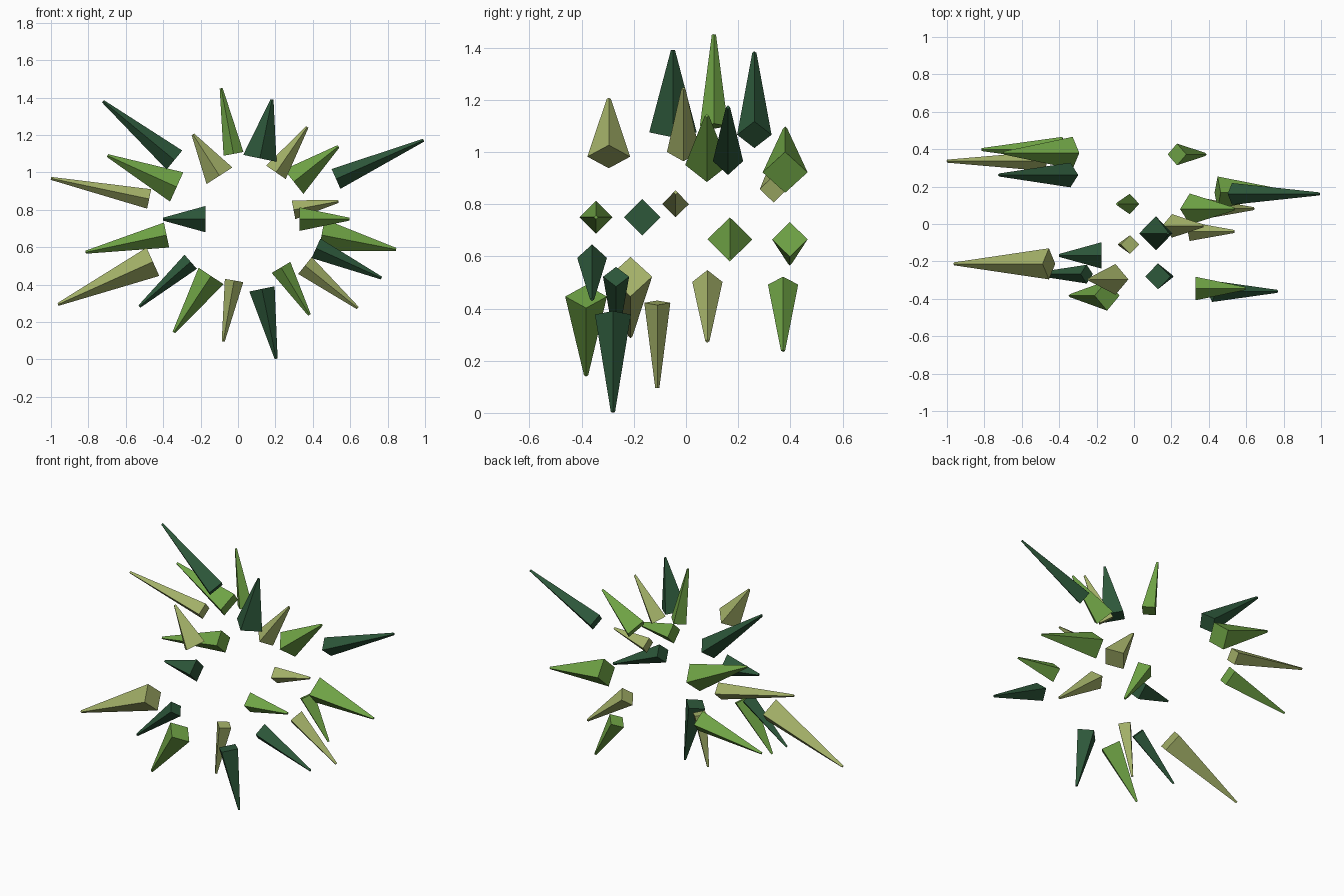
import bpy, bmesh
from mathutils import Vector

def material(name, rgb):
    m = bpy.data.materials.new(name)
    m.diffuse_color = (*rgb, 1)
    return m

MATS = {
    "d": material("dark_green", (0.026, 0.095, 0.042)),
    "g": material("leaf_green", (0.16, 0.37, 0.06)),
    "o": material("olive", (0.37, 0.44, 0.14)),
}
TIP_R = 0.008

def spike(name, y, r, bx, bz, tx, tz, mat):
    """Four-sided tapered spike lying in a plane of constant y, corners toward +-y."""
    base, tip = Vector((bx, y, bz)), Vector((tx, y, tz))
    side = Vector((0, 1, 0))
    up = (tip - base).normalized().cross(side)
    bm = bmesh.new()
    rings = [[bm.verts.new(c + d * rad) for d in (side, up, -side, -up)]
             for c, rad in ((base, r), (tip, TIP_R))]
    for i in range(4):
        j = (i + 1) % 4
        bm.faces.new((rings[0][i], rings[0][j], rings[1][j], rings[1][i]))
    bm.faces.new(rings[0])
    bm.faces.new(rings[1])
    bmesh.ops.recalc_face_normals(bm, faces=bm.faces)
    me = bpy.data.meshes.new(name)
    bm.to_mesh(me)
    bm.free()
    me.materials.append(MATS[mat])
    bpy.context.collection.objects.link(bpy.data.objects.new(name, me))

# Burst of spikes: y, base radius, base x/z, tip x/z, colour
SPIKES = [
    (0.262, 0.066, -0.340, 1.066, -0.722, 1.380, "d"),
    (0.380, 0.086, -0.328, 0.922, -0.698, 1.090, "g"),
    (0.336, 0.053, -0.475, 0.858, -1.000, 0.968, "o"),
    (-0.168, 0.070, -0.175, 0.750, -0.400, 0.750, "d"),
    (0.398, 0.068, -0.382, 0.665, -0.815, 0.573, "g"),
    (-0.213, 0.083, -0.455, 0.522, -0.962, 0.294, "o"),
    (-0.268, 0.050, -0.253, 0.522, -0.527, 0.283, "d"),
    (-0.383, 0.080, -0.144, 0.446, -0.343, 0.144, "g"),
    (-0.110, 0.050, -0.021, 0.422, -0.079, 0.096, "o"),
    (-0.280, 0.069, 0.128, 0.377, 0.204, 0.003, "d"),
    (0.372, 0.058, 0.230, 0.492, 0.382, 0.238, "g"),
    (0.082, 0.058, 0.358, 0.502, 0.640, 0.275, "o"),
    (-0.360, 0.057, 0.417, 0.594, 0.767, 0.435, "d"),
    (0.168, 0.086, 0.447, 0.665, 0.845, 0.588, "g"),
    (-0.345, 0.063, 0.328, 0.750, 0.595, 0.750, "g"),
    (-0.040, 0.051, 0.297, 0.800, 0.537, 0.845, "o"),
    (0.161, 0.058, 0.524, 0.965, 0.992, 1.172, "d"),
    (0.080, 0.083, 0.298, 0.950, 0.537, 1.139, "g"),
    (-0.010, 0.063, 0.203, 1.000, 0.370, 1.243, "o"),
    (-0.050, 0.091, 0.117, 1.075, 0.182, 1.390, "d"),
    (0.107, 0.054, -0.024, 1.099, -0.090, 1.450, "g"),
    (-0.296, 0.082, -0.099, 0.982, -0.241, 1.203, "o"),
]
for n, s in enumerate(SPIKES, 1):
    spike(f"spike_{n:02d}", *s)
